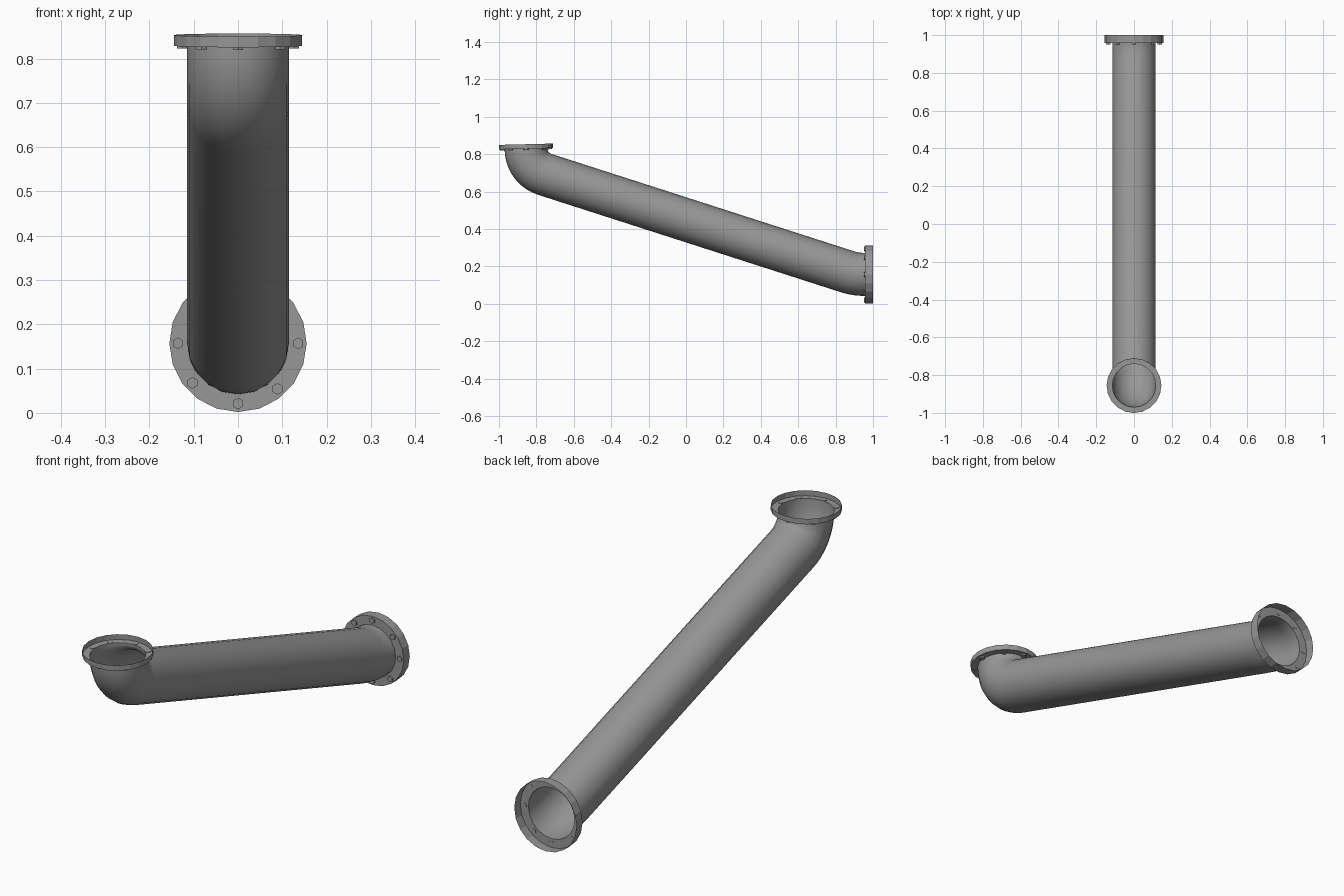
import bpy, bmesh
from math import sin, cos, tan, pi, radians
from mathutils import Vector, Matrix

cube = bpy.data.objects.get("Cube")
if cube:
    bpy.data.objects.remove(cube)

SIDES = 20
PIPE_R = 0.115

grey = bpy.data.materials.new("steel_grey")
grey.use_nodes = True
color = (0.31, 0.31, 0.31, 1)
grey.diffuse_color = color
grey.node_tree.nodes["Principled BSDF"].inputs["Base Color"].default_value = color


def make_object(name, bm, smooth=False):
    mesh = bpy.data.meshes.new(name)
    bm.to_mesh(mesh)
    bm.free()
    mesh.materials.append(grey)
    obj = bpy.data.objects.new(name, mesh)
    bpy.context.collection.objects.link(obj)
    if smooth:
        bpy.ops.object.select_all(action="DESELECT")
        obj.select_set(True)
        bpy.context.view_layer.objects.active = obj
        bpy.ops.object.shade_smooth_by_angle(angle=radians(40))
    return obj


def add_ring(bm, center, axis, radius):
    """Circle of vertices around an axis lying in the YZ plane."""
    side = Vector((1, 0, 0))
    up = axis.cross(side)
    return [bm.verts.new(center + radius * (sin(a) * side + cos(a) * up))
            for a in (2 * pi * i / SIDES for i in range(SIDES))]


def skin(bm, rings):
    for a, b in zip(rings, rings[1:]):
        for i in range(SIDES):
            j = (i + 1) % SIDES
            bm.faces.new((a[i], a[j], b[j], b[i]))
    bmesh.ops.recalc_face_normals(bm, faces=bm.faces)


def bend(corner, d_in, d_out, radius, steps):
    """Points and tangents of a round bend at a corner of the path."""
    turn = d_in.angle(d_out)
    start = corner - d_in * radius * tan(turn / 2)
    inward = (d_out - d_in * d_in.dot(d_out)).normalized()
    for i in range(steps + 1):
        a = turn * i / steps
        yield (start + radius * (sin(a) * d_in + (1 - cos(a)) * inward),
               cos(a) * d_in + sin(a) * inward)


# Pipe: upper elbow, sloping run, shallow lower bend
down = Vector((0, 0, -1))
back = Vector((0, 1, 0))
slope = Vector((0, 1, -0.322)).normalized()
top_end = Vector((0, -0.855, 0.829))
low_end = Vector((0, 0.957, 0.157))
path = [(top_end, Vector((0, 0.025, -1)).normalized())]
path += bend(Vector((0, -0.855, 0.724)), down, slope, 0.142, 10)
path += bend(Vector((0, 0.907, 0.157)), slope, back, 0.3, 4)
path.append((low_end, back))
bm = bmesh.new()
skin(bm, [add_ring(bm, p, t.normalized(), PIPE_R) for p, t in path])
make_object("pipe", bm, smooth=True)


# Cupped flange: flat collar at the pipe end with an outer rim wall
def flange(name, center, axis, radius, depth):
    bm = bmesh.new()
    skin(bm, [add_ring(bm, center, axis, PIPE_R),
              add_ring(bm, center, axis, radius),
              add_ring(bm, center + axis * depth, axis, radius)])
    make_object(name + "_flange", bm)

    # Hexagonal bolts through the collar
    bm = bmesh.new()
    side = Vector((1, 0, 0))
    up = axis.cross(side)
    spin = axis.to_track_quat("Z", "Y").to_matrix().to_4x4()
    for quarter in range(4):
        for offset in (0, 49):
            a = radians(90 * quarter + offset)
            spot = center + (radius - 0.019) * (cos(a) * side + sin(a) * up) - axis * 0.002
            bmesh.ops.create_cone(bm, cap_ends=True, segments=6, radius1=0.013,
                                  radius2=0.013, depth=0.008,
                                  matrix=Matrix.Translation(spot) @ spin)
    make_object(name + "_bolts", bm)


flange("upper", top_end, Vector((0, -0.025, 1)).normalized(), 0.145, 0.024)
flange("lower", low_end, back, 0.155, 0.043)
